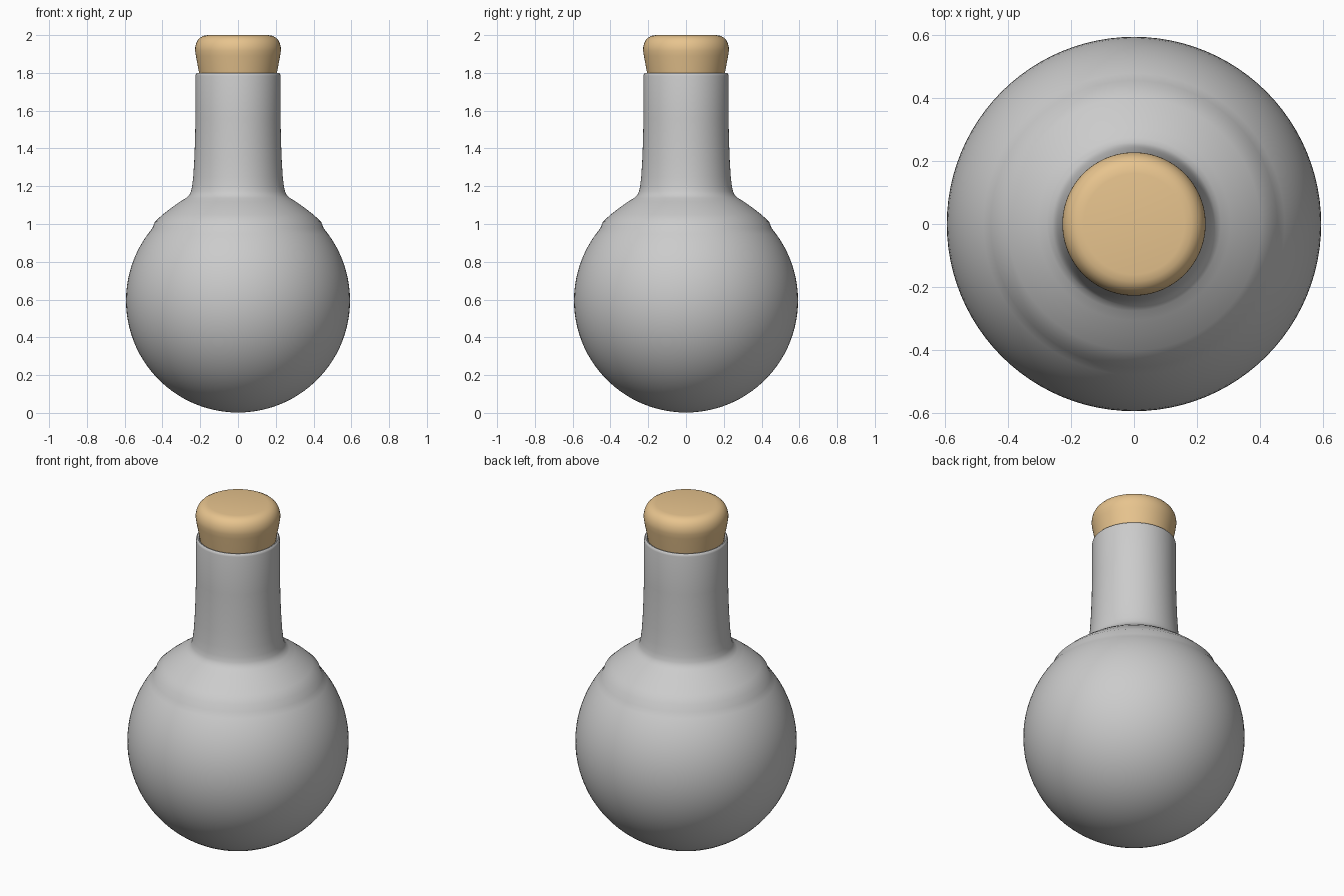
import bpy, bmesh, math

if "Cube" in bpy.data.objects:
    bpy.data.objects.remove(bpy.data.objects["Cube"])


def lathe(name, profile, segments=96):
    """Revolve an (r, z) profile around the z axis; r = 0 points become poles."""
    bm = bmesh.new()
    rings = []
    for r, z in profile:
        if r < 1e-6:
            rings.append([bm.verts.new((0, 0, z))] * segments)
        else:
            rings.append([bm.verts.new((r * math.cos(2 * math.pi * i / segments),
                                        r * math.sin(2 * math.pi * i / segments), z))
                          for i in range(segments)])
    for a, b in zip(rings, rings[1:]):
        for i in range(segments):
            j = (i + 1) % segments
            bm.faces.new(dict.fromkeys((a[i], a[j], b[j], b[i])))
    bmesh.ops.recalc_face_normals(bm, faces=bm.faces)
    mesh = bpy.data.meshes.new(name)
    bm.to_mesh(mesh)
    bm.free()
    obj = bpy.data.objects.new(name, mesh)
    bpy.context.collection.objects.link(obj)
    bpy.ops.object.select_all(action='DESELECT')
    obj.select_set(True)
    bpy.context.view_layer.objects.active = obj
    bpy.ops.object.shade_smooth_by_angle(angle=math.radians(40))
    return obj


def bulb(radius, centre, stop, steps=36):
    """Arc from the south pole up to the polar angle stop (degrees)."""
    return [(radius * math.sin(math.radians(stop * i / steps)),
             centre - radius * math.cos(math.radians(stop * i / steps)))
            for i in range(steps + 1)]


# Flask: round bulb, flared shoulder, straight neck, rounded lip, inner wall
shoulder = [(0.440, 1.012), (0.400, 1.049), (0.350, 1.088), (0.305, 1.119),
            (0.275, 1.138), (0.258, 1.153), (0.249, 1.172), (0.243, 1.20),
            (0.237, 1.25), (0.232, 1.33), (0.228, 1.43), (0.225, 1.56)]
lip = [(0.225, 1.785), (0.223, 1.794), (0.217, 1.80), (0.210, 1.798), (0.205, 1.79)]
inner_neck = [(0.205, 1.56), (0.208, 1.43), (0.213, 1.30), (0.222, 1.20), (0.245, 1.13)]
inner_bulb = bulb(0.572, 0.595, 150)[::-1]
lathe("flask", bulb(0.593, 0.595, 130) + shoulder + lip + inner_neck + inner_bulb)

# Cork: tapered plug seated in the neck with a rounded top edge
cork = lathe("cork", [
    (0, 1.62), (0.170, 1.62), (0.178, 1.63), (0.206, 1.80), (0.223, 1.89),
    (0.227, 1.917), (0.2265, 1.935), (0.222, 1.955), (0.213, 1.973),
    (0.200, 1.987), (0.183, 1.996), (0.160, 2.0), (0, 2.0)])
mat = bpy.data.materials.new("cork_tan")
mat.diffuse_color = (0.80, 0.55, 0.27, 1)
mat.use_nodes = True
mat.node_tree.nodes["Principled BSDF"].inputs["Base Color"].default_value = mat.diffuse_color
cork.data.materials.append(mat)
